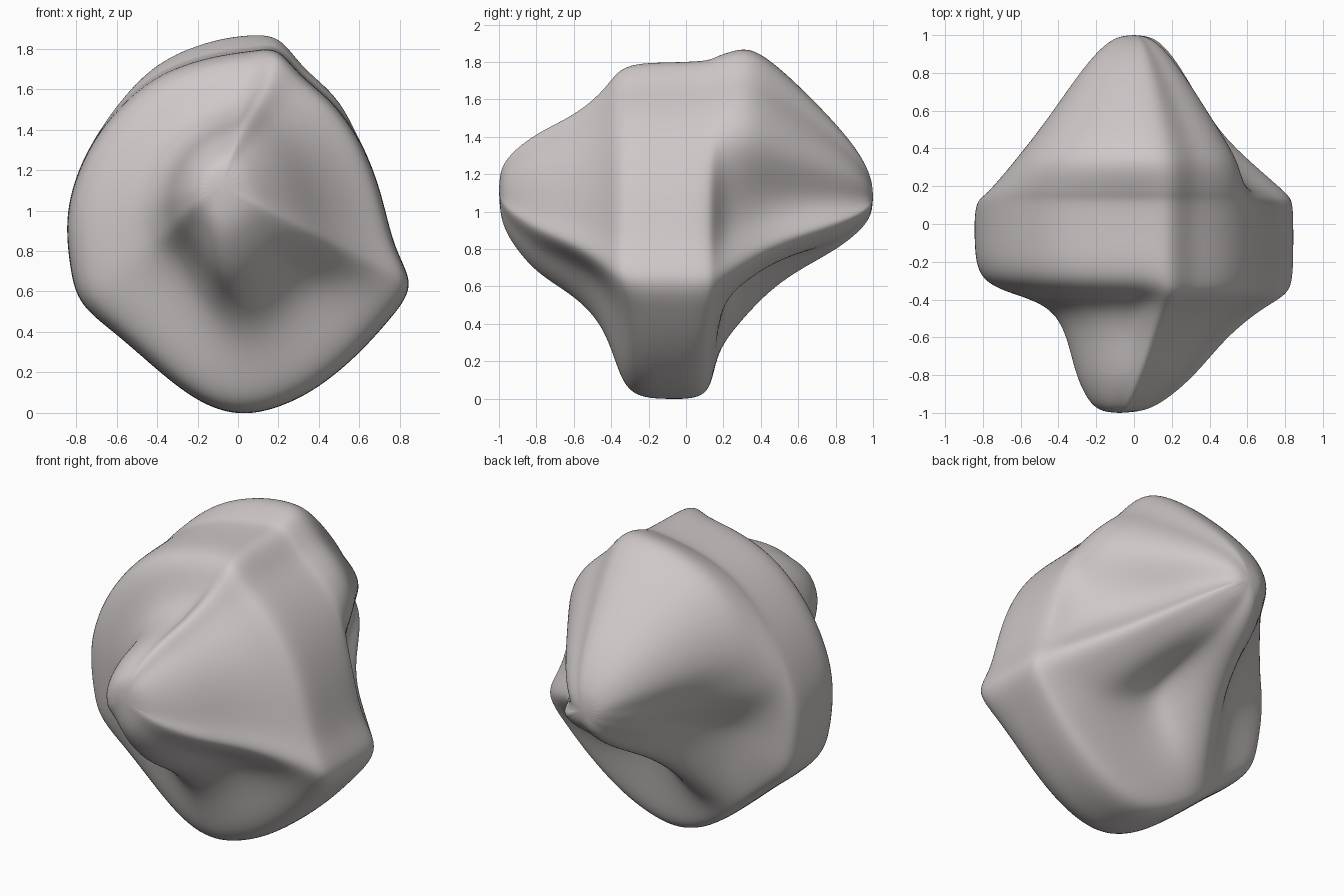
import bpy
import bmesh
from mathutils import Vector

cube = bpy.data.objects.get("Cube")
if cube:
    bpy.data.objects.remove(cube, do_unlink=True)

AXIS_Z = 1.08

# Belt outline (x, z) with the fullness toward the front and back tips
# (0 is a hollow, 1 a narrow ridge, 2 a full cone)
outline = [
    (.71, 1.10, 1.85, .5), (.60, 1.37, 1.85, 1.6), (.45, 1.56, 1.85, 1.8),
    (.30, 1.67, 1.85, 1.8), (.20, 1.81, 1.9, 1.85), (.08, 1.79, 1, 2),
    (-.10, 1.77, .9, 2), (-.35, 1.70, .5, 1.9), (-.55, 1.56, .3, 1.7),
    (-.72, 1.35, .1, 1.4), (-.82, 1.13, 0, 1), (-.855, .93, 0, .5),
    (-.83, .70, 0, .1), (-.79, .53, 0, 0), (-.60, .39, .1, .4),
    (-.40, .21, .3, 1), (-.20, .05, .8, .3), (0, -.02, 1.15, -.4),
    (.20, .02, 1.15, -.6), (.40, .12, 1, -.3), (.60, .29, .9, .3),
    (.75, .46, 1.35, .7), (.885, .63, 1.95, 1), (.77, .80, 1.9, .5),
]

# Rings along the stone: y, then scale for hollow, ridge and cone
rings = [
    (-.99, .12, .15, .16), (-.94, .2, .25, .28), (-.8, .3, .40, .46),
    (-.6, .38, .48, .63), (-.45, .49, .6, .84), (-.38, .7, .78, .98),
    (-.31, .98, .99, 1), (-.1, 1, 1, 1), (.11, 1, 1, 1.01),
    (.15, .9, .98, 1.04), (.21, .62, .93, 1.08), (.33, .5, .76, 1.14),
    (.45, .42, .6, 1.04), (.6, .35, .46, .85), (.8, .27, .32, .56),
    (.93, .17, .21, .33), (.99, .1, .12, .15),
]


def axis_point(y):
    """Centre of the ring, drifting aside toward the front tip."""
    drift = max(0, -y - .35) / .65
    return Vector((-.08 * drift, y, AXIS_Z + .04 * drift))


def blend(w, hollow, ridge, cone):
    """Scale for a given fullness."""
    if w < 1:
        return hollow + w * (ridge - hollow)
    return ridge + (w - 1) * (cone - ridge)


def build_stone():
    bm = bmesh.new()
    loops = []
    for y, *scales in rings:
        loop = []
        for x, z, front, back in outline:
            spoke = Vector((x, 0, z - AXIS_Z))
            scale = blend(front if y < 0 else back, *scales)
            loop.append(bm.verts.new(axis_point(y) + spoke * scale))
        loops.append(loop)
    n = len(outline)
    for a, b in zip(loops, loops[1:]):
        for i in range(n):
            j = (i + 1) % n
            bm.faces.new((a[i], a[j], b[j], b[i]))
    # Close both tips with fans
    for loop, y in ((loops[0], -1.002), (loops[-1], 1.002)):
        tip = bm.verts.new(axis_point(y))
        for i in range(n):
            bm.faces.new((loop[i], loop[(i + 1) % n], tip))
    bmesh.ops.recalc_face_normals(bm, faces=bm.faces)
    for face in bm.faces:
        face.smooth = True
    mesh = bpy.data.meshes.new("stone")
    bm.to_mesh(mesh)
    bm.free()
    obj = bpy.data.objects.new("stone", mesh)
    bpy.context.collection.objects.link(obj)
    return obj


stone = build_stone()

# Round the surface
sub = stone.modifiers.new("rounding", 'SUBSURF')
sub.levels = sub.render_levels = 3

# Warm grey over the whole stone
grey = bpy.data.materials.new("warm grey")
grey.use_nodes = True
colour = (.62, .575, .575, 1)
grey.diffuse_color = colour
grey.node_tree.nodes["Principled BSDF"].inputs["Base Color"].default_value = colour
stone.data.materials.append(grey)
